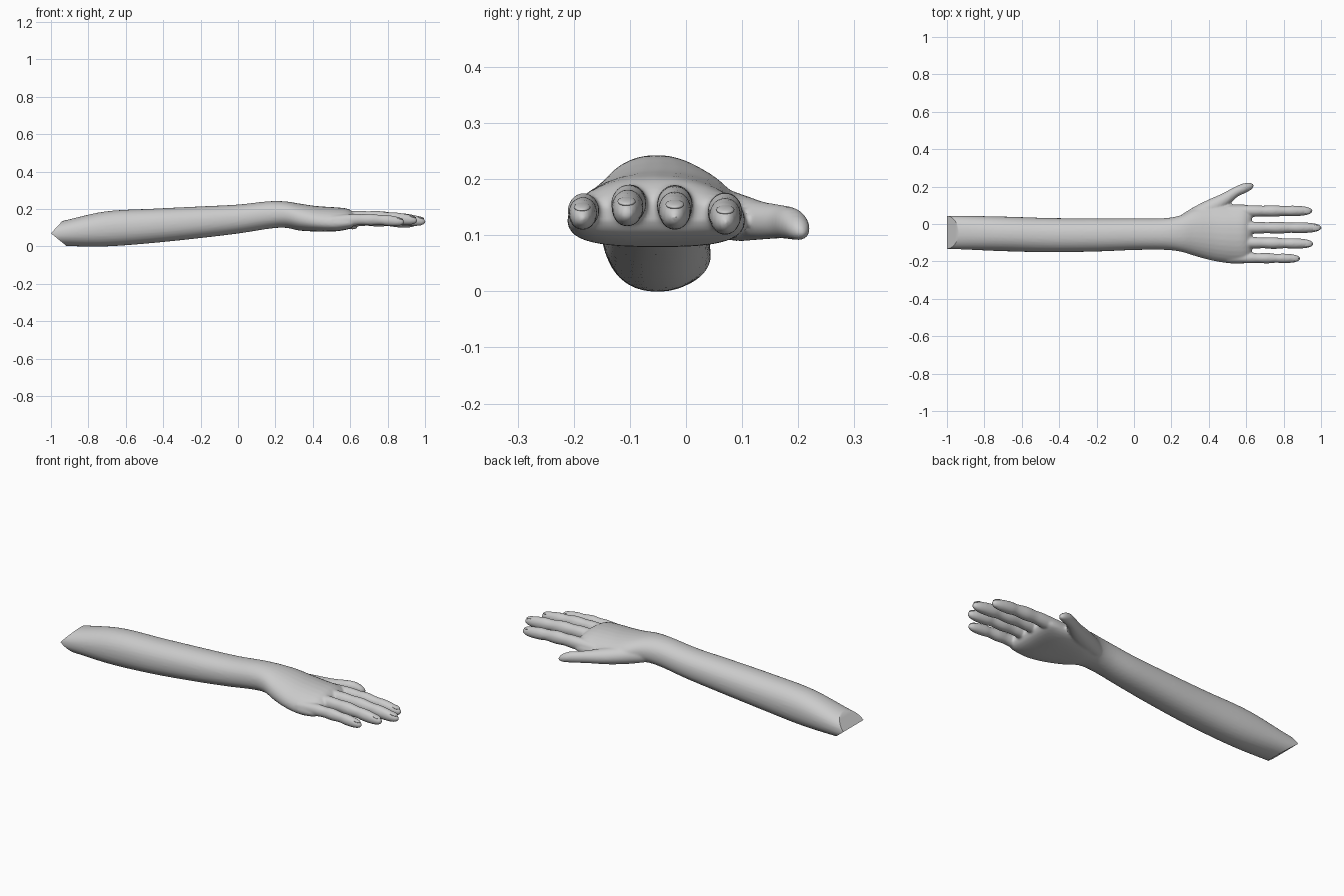
import bpy, bmesh
from math import sin, cos, pi, copysign
from mathutils import Vector

if "Cube" in bpy.data.objects:
    bpy.data.objects.remove(bpy.data.objects["Cube"])

SEG = 32


def spline(rows, steps=6):
    """Smoothly interpolate rows of station values (Catmull-Rom)."""
    out = []
    for i in range(len(rows) - 1):
        a, b, c, d = (rows[max(0, min(len(rows) - 1, i + k))] for k in (-1, 0, 1, 2))
        for s in range(steps):
            t = s / steps
            out.append([0.5 * (2*q + (r - p)*t + (2*p - 5*q + 4*r - u)*t*t
                               + (3*q - p - 3*r + u)*t**3)
                        for p, q, r, u in zip(a, b, c, d)])
    return out + [list(rows[-1])]


def loft(name, rows, power=1.0, turn=True):
    """Rows are x, y, z, half width, half height, arch (edge drop)."""
    rows = spline(rows)
    bm = bmesh.new()
    rings = []
    for i, (x, y, z, w, h, arch) in enumerate(rows):
        a, b = rows[max(i - 1, 0)], rows[min(i + 1, len(rows) - 1)]
        d = Vector((b[0] - a[0], b[1] - a[1])).normalized() if turn else Vector((1, 0))
        w, h = max(w, 0.003), max(h, 0.003)
        ring = []
        for k in range(SEG):
            c, s = cos(2*pi*k/SEG), sin(2*pi*k/SEG)
            c = copysign(abs(c)**power, c)
            s = copysign(abs(s)**power, s)
            ring.append(bm.verts.new((x - d.y*w*c, y + d.x*w*c, z + h*s - arch*c*c)))
        rings.append(ring)
    for r, q in zip(rings, rings[1:]):
        for k in range(SEG):
            n = (k + 1) % SEG
            bm.faces.new((r[k], r[n], q[n], q[k]))
    bm.faces.new(rings[0])
    bm.faces.new(rings[-1])
    bmesh.ops.recalc_face_normals(bm, faces=bm.faces)
    me = bpy.data.meshes.new(name)
    bm.to_mesh(me)
    bm.free()
    ob = bpy.data.objects.new(name, me)
    bpy.context.collection.objects.link(ob)
    return ob


# Forearm, wrist and palm: x, bottom, top, y low, y high, arch
body = [(-1.12, .01, .10, -.133, .046, 0), (-.94, .003, .136, -.135, .044, 0),
        (-.71, .000, .187, -.145, .040, 0), (-.45, .019, .202, -.151, .032, 0),
        (-.2, .045, .214, -.147, .030, 0), (0, .069, .224, -.139, .030, 0),
        (.16, .094, .241, -.138, .031, 0), (.25, .100, .241, -.148, .047, 0),
        (.33, .085, .229, -.172, .085, .008), (.42, .080, .216, -.196, .102, .016),
        (.51, .080, .210, -.210, .105, .02), (.58, .090, .203, -.211, .105, .02),
        (.615, .105, .185, -.205, .098, .018), (.63, .125, .165, -.19, .085, .014)]
parts = [loft("arm", [(x, (l + r)/2, (b + t)/2, (r - l)/2, (t - b)/2, a)
                      for x, b, t, l, r, a in body], 0.92, turn=False)]

# Fingers: base y, base z, tip x, tip y, tip z, radius
fingers = {"index": (.069, .136, .955, .070, .123, .031),
           "middle": (-.020, .150, 1.003, -.020, .132, .032),
           "ring": (-.098, .150, .960, -.106, .138, .031),
           "little": (-.180, .134, .890, -.185, .130, .028)}
shape = [(0, 1), (.3, 1), (.42, .92), (.54, 1), (.67, .85), (.76, .92),
         (.88, .82), (.95, .62), (.985, .36), (1, .08)]
for name, (y0, z0, x1, y1, z1, r) in fingers.items():
    parts.append(loft(name + "_finger",
                      [(.5 + (x1 - .5)*t, y0 + (y1 - y0)*t,
                        z0 + (z1 - z0)*t + .012*sin(pi*t), r*f, r*f*1.12, 0)
                       for t, f in shape]))

# Thumb, swelling out of the wrist side of the palm
parts.append(loft("thumb", [
    (.24, .005, .150, .03, .035, 0), (.33, .045, .143, .045, .045, 0),
    (.42, .090, .132, .046, .042, 0), (.49, .134, .126, .034, .034, 0),
    (.54, .169, .124, .027, .030, 0), (.585, .190, .120, .026, .028, 0),
    (.62, .202, .111, .020, .020, 0), (.635, .207, .106, .010, .010, 0),
    (.640, .208, .104, .003, .003, 0)]))

# Fuse everything into one skin
bpy.ops.object.select_all(action='DESELECT')
for p in parts:
    p.select_set(True)
arm = parts[0]
bpy.context.view_layer.objects.active = arm
bpy.ops.object.join()
arm.name = "arm_and_hand"
m = arm.modifiers.new("fuse", 'REMESH')
m.mode = 'VOXEL'
m.voxel_size = 0.006
bpy.ops.object.modifier_apply(modifier="fuse")
m = arm.modifiers.new("soften", 'SMOOTH')
m.factor, m.iterations = 0.5, 5
bpy.ops.object.modifier_apply(modifier="soften")

# Wedge-shaped end of the forearm
bm = bmesh.new()
bm.from_mesh(arm.data)
for no in ((-.065, 0, .06), (-.065, 0, -.08)):
    cut = bmesh.ops.bisect_plane(bm, geom=bm.verts[:] + bm.edges[:] + bm.faces[:],
                                 plane_co=(-1, 0, .07), plane_no=no, clear_outer=True)
    edges = [e for e in cut["geom_cut"] if isinstance(e, bmesh.types.BMEdge) and e.is_boundary]
    bmesh.ops.holes_fill(bm, edges=edges, sides=0)
bmesh.ops.recalc_face_normals(bm, faces=bm.faces)
bm.to_mesh(arm.data)
bm.free()
bpy.ops.object.shade_smooth_by_angle(angle=0.7)

# Fingernails
for name, (y0, z0, x1, y1, z1, r) in fingers.items():
    bpy.ops.mesh.primitive_uv_sphere_add(segments=24, ring_count=12, radius=1,
                                         location=(x1 - .033, y1, z1 + r*.72),
                                         rotation=(0, .24, 0))
    nail = bpy.context.object
    nail.name = name + "_nail"
    nail.scale = (.025, r*.52, .006)
    bpy.ops.object.shade_smooth()
